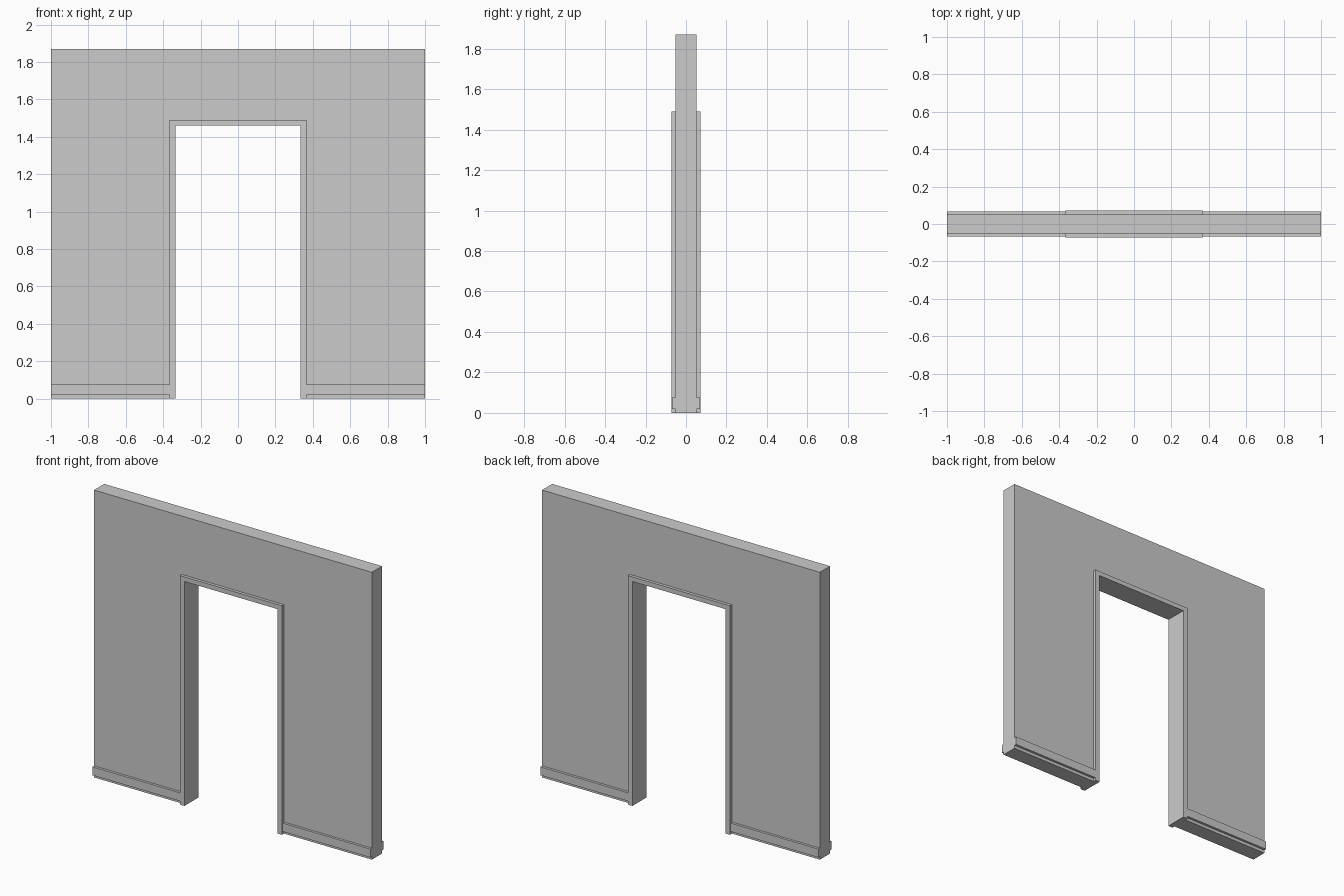
import bpy, bmesh
from mathutils import Vector

if "Cube" in bpy.data.objects:
    bpy.data.objects.remove(bpy.data.objects["Cube"])

HALF, TOP, WALL_Y = 1.0, 1.87, 0.052
OUT_X, OUT_Z = 0.367, 1.49      # outer edge of the door frame
IN_X, IN_Z = 0.335, 1.46        # clear opening
FRAME_Y = 0.072


def extrude_profile(name, points, depth_from, depth_to):
    """Extrude an x-z outline along y."""
    bm = bmesh.new()
    face = bm.faces.new([bm.verts.new((x, depth_from, z)) for x, z in points])
    new = bmesh.ops.extrude_face_region(bm, geom=[face])["geom"]
    verts = [g for g in new if isinstance(g, bmesh.types.BMVert)]
    bmesh.ops.translate(bm, verts=verts, vec=Vector((0, depth_to - depth_from, 0)))
    bmesh.ops.recalc_face_normals(bm, faces=bm.faces)
    mesh = bpy.data.meshes.new(name)
    bm.to_mesh(mesh)
    bm.free()
    obj = bpy.data.objects.new(name, mesh)
    bpy.context.collection.objects.link(obj)
    return obj


def arch(ox, oz, ix, iz):
    """Outline of a slab with a doorway open at the floor."""
    return [(-ox, 0), (-ox, oz), (ox, oz), (ox, 0),
            (ix, 0), (ix, iz), (-ix, iz), (-ix, 0)]


# Wall with doorway
extrude_profile("wall", arch(HALF, TOP, OUT_X, OUT_Z), -WALL_Y, WALL_Y)

# Door frame lining the opening, proud of the wall on both faces
extrude_profile("door_frame", arch(OUT_X, OUT_Z, IN_X, IN_Z), -FRAME_Y, FRAME_Y)

# Skirting boards, raised slightly off the floor, mirrored to all four places
skirting = extrude_profile(
    "skirting_board",
    [(OUT_X, 0.02), (HALF, 0.02), (HALF, 0.075), (OUT_X, 0.075)],
    -0.068, -WALL_Y)
mirror = skirting.modifiers.new("four_sides", "MIRROR")
mirror.use_axis = (True, True, False)
mirror.use_mirror_merge = False
